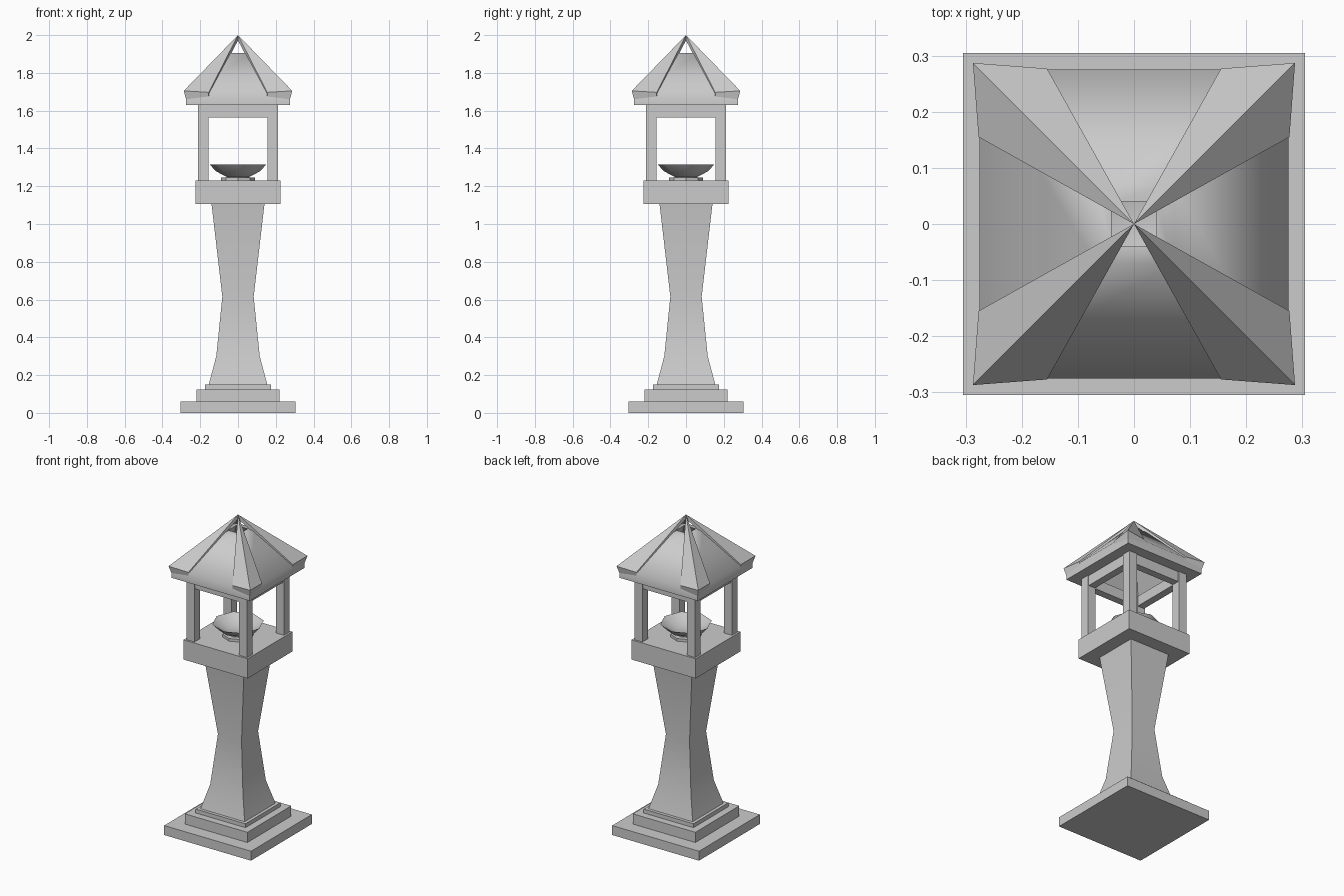
import bpy, bmesh, math

if "Cube" in bpy.data.objects:
    bpy.data.objects.remove(bpy.data.objects["Cube"])


def finish(name, bm, angle=None):
    bmesh.ops.recalc_face_normals(bm, faces=bm.faces)
    me = bpy.data.meshes.new(name)
    bm.to_mesh(me)
    bm.free()
    ob = bpy.data.objects.new(name, me)
    bpy.context.collection.objects.link(ob)
    if angle:
        bpy.ops.object.select_all(action='DESELECT')
        ob.select_set(True)
        bpy.context.view_layer.objects.active = ob
        bpy.ops.object.shade_smooth_by_angle(angle=math.radians(angle))
    return ob


def box(name, x0, x1, y0, y1, z0, z1):
    bm = bmesh.new()
    bmesh.ops.create_cube(bm, size=1)
    for v in bm.verts:
        v.co = ((x0 + x1) / 2 + v.co.x * (x1 - x0),
                (y0 + y1) / 2 + v.co.y * (y1 - y0),
                (z0 + z1) / 2 + v.co.z * (z1 - z0))
    return finish(name, bm)


def lathe(name, profile, sides=4, closed=False, angle=None):
    """Sweep (radius, z) points round z; for 4 sides radius = half width."""
    k, turn = (math.sqrt(2), math.pi / 4) if sides == 4 else (1, 0)
    bm = bmesh.new()
    rings = [[bm.verts.new((r * k * math.cos(turn + i * math.tau / sides),
                            r * k * math.sin(turn + i * math.tau / sides), z))
              for i in range(sides)] for r, z in profile]
    pairs = list(zip(rings, rings[1:]))
    if closed:
        pairs.append((rings[-1], rings[0]))
    else:
        bm.faces.new(rings[0])
        bm.faces.new(rings[-1])
    for a, b in pairs:
        for i in range(sides):
            j = (i + 1) % sides
            bm.faces.new((a[i], a[j], b[j], b[i]))
    return finish(name, bm, angle)


# stepped base and platform
for name, h, z0, z1 in (("base_slab", .305, 0, .06), ("base_step", .22, .06, .125),
                        ("base_trim", .175, .125, .15), ("platform", .225, 1.105, 1.23)):
    box(name, -h, h, -h, h, z0, z1)

# waisted square column
lathe("column", [(.155, .15), (.115, .30), (.083, .615), (.14, 1.105)], angle=50)

# fire bowl on its foot
lathe("bowl_foot", [(.09, 1.23), (.09, 1.247), (.06, 1.247), (.06, 1.26)], 8)
lathe("bowl", [(.06, 1.25), (.115, 1.278), (.15, 1.315), (.105, 1.288), (.05, 1.27)],
      8, angle=40)

# corner posts
for i, (sx, sy) in enumerate(((1, 1), (-1, 1), (-1, -1), (1, -1))):
    xs = sorted((sx * .157, sx * .213))
    ys = sorted((sy * .157, sy * .213))
    box(f"post_{i + 1}", *xs, *ys, 1.23, 1.63)

# beams between the posts
for side, s in (("a", 1), ("b", -1)):
    lo, hi = sorted((s * .16, s * .207))
    box(f"beam_x_{side}", -.16, .16, lo, hi, 1.565, 1.63)
    box(f"beam_y_{side}", lo, hi, -.16, .16, 1.565, 1.63)

# hollow roof, open at the top
lathe("roof", [(.2, 1.63), (.275, 1.63), (.275, 1.69), (.07, 1.905), (.04, 1.905)],
      closed=True, angle=50)

# tapering hip caps meeting at the peak
for i in range(4):
    a = i * math.pi / 2
    c, s = math.cos(a), math.sin(a)
    bm = bmesh.new()
    top = [(0, 0, 2.0), (.277, .155, 1.697), (.287, .287, 1.705), (.155, .277, 1.697)]
    low = [(0, 0, 1.972), (.275, .155, 1.675), (.275, .275, 1.66), (.155, .275, 1.675)]
    t, l = [[bm.verts.new((x * c - y * s, x * s + y * c, z)) for x, y, z in pts]
            for pts in (top, low)]
    for q, flip in ((t, 1), (l, -1)):
        bm.faces.new((q[0], q[1], q[2])[::flip])
        bm.faces.new((q[0], q[2], q[3])[::flip])
    for m in range(4):
        n = (m + 1) % 4
        bm.faces.new((t[n], t[m], l[m], l[n]))
    finish(f"hip_cap_{i + 1}", bm)
